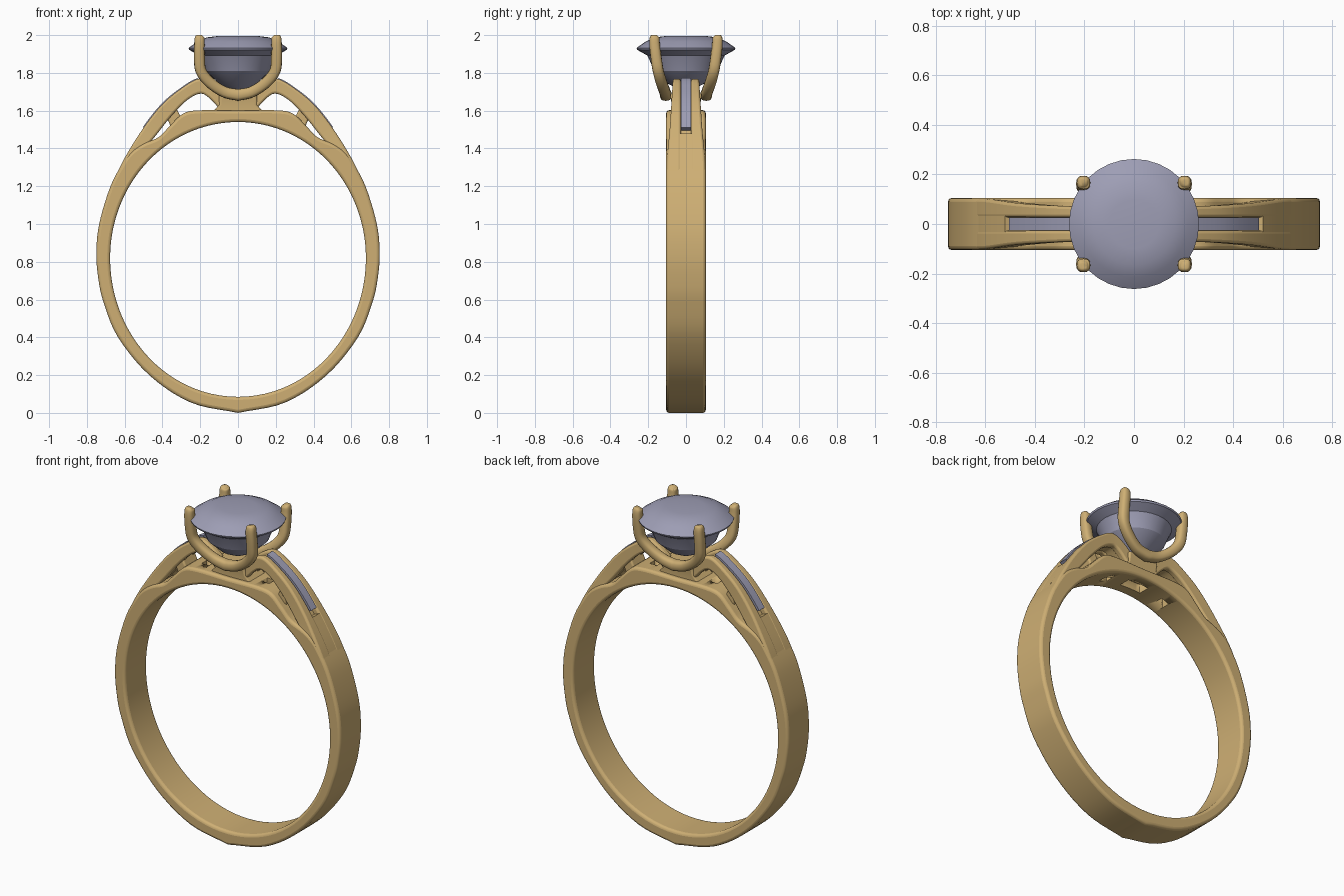
import bpy, bmesh, math
from mathutils import Vector

if "Cube" in bpy.data.objects:
    bpy.data.objects.remove(bpy.data.objects["Cube"])


def material(name, rgb):
    m = bpy.data.materials.new(name)
    m.diffuse_color = (*rgb, 1)
    m.use_nodes = True
    m.node_tree.nodes["Principled BSDF"].inputs["Base Color"].default_value = m.diffuse_color
    return m


GOLD = material("warm gold", (0.62, 0.43, 0.175))
STONE = material("grey blue stone", (0.34, 0.34, 0.46))


def finish(name, bm, mat, bevel=0.0, angle=35):
    bmesh.ops.recalc_face_normals(bm, faces=bm.faces)
    me = bpy.data.meshes.new(name)
    bm.to_mesh(me)
    bm.free()
    ob = bpy.data.objects.new(name, me)
    bpy.context.collection.objects.link(ob)
    me.materials.append(mat)
    if bevel:
        b = ob.modifiers.new("round edges", 'BEVEL')
        b.width, b.segments, b.limit_method = bevel, 3, 'ANGLE'
        b.angle_limit = math.radians(50)
    bpy.ops.object.select_all(action='DESELECT')
    bpy.context.view_layer.objects.active = ob
    ob.select_set(True)
    bpy.ops.object.shade_smooth_by_angle(angle=math.radians(angle))
    return ob


def smooth(pts, n=5):
    """Catmull-Rom spline through tuples of any length."""
    p = [Vector(q) for q in pts]
    p = [2 * p[0] - p[1]] + p + [2 * p[-1] - p[-2]]
    out = []
    for a, b, c, d in zip(p, p[1:], p[2:], p[3:]):
        for i in range(n):
            t = i / n
            out.append(0.5 * (2 * b + (c - a) * t + (2 * a - 5 * b + 4 * c - d) * t * t
                              + (3 * b - a - 3 * c + d) * t ** 3))
    return out + [p[-2]]


def ribbon(name, rows, mat, closed=False, bevel=0.0):
    """Sweep four-sided sections: (outer x, outer z, inner x, inner z, y0, y1)."""
    bm = bmesh.new()
    rings = [[bm.verts.new(v) for v in ((ox, y0, oz), (ox, y1, oz), (ix, y1, iz), (ix, y0, iz))]
             for ox, oz, ix, iz, y0, y1 in rows]
    pairs = list(zip(rings, rings[1:])) + ([(rings[-1], rings[0])] if closed else [])
    for a, b in pairs:
        for k in range(4):
            bm.faces.new((a[k], a[(k + 1) % 4], b[(k + 1) % 4], b[k]))
    if not closed:
        bm.faces.new(rings[0])
        bm.faces.new(rings[-1][::-1])
    return finish(name, bm, mat, bevel)


def box(name, centre, size, mat, bevel=0.0):
    bm = bmesh.new()
    bmesh.ops.create_cube(bm, size=1)
    for v in bm.verts:
        v.co = Vector([c + a * s for c, a, s in zip(centre, v.co, size)])
    return finish(name, bm, mat, bevel)


# Finger band: outer half profile, mirrored; the inside is an oval
half = smooth([(0, 1.6), (.2, 1.602), (.29, 1.585), (.36, 1.52), (.42, 1.46), (.5, 1.425),
               (.56, 1.385), (.605, 1.33), (.675, 1.2), (.735, 1.0), (.75, .84), (.738, .7),
               (.71, .58), (.635, .4), (.47, .2), (.25, .055), (0, 0)])
outline = [tuple(p) for p in half] + [(-p[0], p[1]) for p in half[-2:0:-1]]
rows = []
for x, z in outline:
    a = math.atan2((z - .82) / .84, x / .75)
    top = .72 if z > .82 else .735
    rows.append((x, z, .677 * math.cos(a), .82 + top * math.sin(a), -.105, .105))
band = ribbon("band", rows, GOLD, True, .016)

# Openings through the bridge under the stone
for x, w, d in ((0, .14, .07), (-.2, .05, .05), (.2, .05, .05)):
    c = box("bridge_cutter", (x, 0, 1.56), (w, d, .2), GOLD)
    c.hide_render = True
    m = band.modifiers.new("opening", 'BOOLEAN')
    m.operation, m.object, m.solver = 'DIFFERENCE', c, 'EXACT'
    bpy.context.view_layer.objects.active = band
    bpy.ops.object.select_all(action='DESELECT')
    band.select_set(True)
    for mod in [q.name for q in band.modifiers]:
        bpy.ops.object.modifier_apply(modifier=mod)
    bpy.data.objects.remove(c, do_unlink=True)

# Cathedral shoulders: outer x, z, inner x, z, half width
arch = smooth([(.07, 1.69, .09, 1.60, .07), (.14, 1.745, .15, 1.665, .07), (.21, 1.768, .2, 1.69, .07),
               (.30, 1.718, .27, 1.655, .073), (.40, 1.635, .35, 1.575, .078),
               (.50, 1.51, .43, 1.475, .086), (.60, 1.35, .53, 1.35, .1),
               (.665, 1.215, .61, 1.22, .102)])


def part(rows, side, top, base, y0, y1):
    """Slice of the arch between two depths (0 outside, 1 underside)."""
    out = []
    for ox, oz, ix, iz, w in rows:
        dx, dz = ix - ox, iz - oz
        out.append((side * (ox + dx * top), oz + dz * top, side * (ox + dx * base),
                    oz + dz * base, y0(w), y1(w)))
    return out


for side, tag in ((-1, "left"), (1, "right")):
    for s, face in ((-1, "front"), (1, "back")):
        ribbon(f"{tag}_{face}_shoulder_rail",
               part(arch, side, 0, 1, lambda w: s * .027, lambda w: s * w), GOLD, bevel=.012)
    ribbon(f"{tag}_channel_floor",
           part(arch, side, .45, .9, lambda w: -.035, lambda w: .035), GOLD)
    ribbon(f"{tag}_channel_end", part([r for r in arch if r[0] > .52], side, 0.02, .95,
                                      lambda w: -.04, lambda w: .04), GOLD)
    ribbon(f"{tag}_channel_stone", part([r for r in arch if .2 < r[0] < .51], side, -.06, .6,
                                        lambda w: -.026, lambda w: .026), STONE)
    # Small strut between bridge and shoulder
    ribbon(f"{tag}_strut", [(side * .375, 1.56, side * .33, 1.62, -.06, .06),
                            (side * .35, 1.50, side * .30, 1.56, -.06, .06)], GOLD, bevel=.01)

# Pedestal between bridge and basket
ribbon("pedestal", [(-.14, 1.59, .14, 1.59, -.075, .075), (-.1, 1.63, .1, 1.63, -.075, .075),
                    (-.1, 1.69, .1, 1.69, -.085, .085)], GOLD, bevel=.01)

# Two U-shaped claw pairs: x, y, z, radius
claw = [(.2, .163, 2.0, .012), (.203, .166, 1.988, .025), (.204, .166, 1.95, .028),
        (.204, .158, 1.88, .029), (.196, .147, 1.81, .029), (.15, .13, 1.75, .029),
        (.075, .112, 1.70, .029), (0, .107, 1.683, .031)]
path = smooth(claw, 4)
path = path + [Vector((-p[0], *p[1:])) for p in path[-2::-1]]
for s, face in ((-1, "front"), (1, "back")):
    bm = bmesh.new()
    rings = []
    for i, p in enumerate(path):
        a, b = path[max(i - 1, 0)], path[min(i + 1, len(path) - 1)]
        t = Vector((b[0] - a[0], b[1] - a[1], b[2] - a[2])).normalized()
        v = (Vector((0, 1, 0)) - t * t.y).normalized()
        u = t.cross(v)
        ring = []
        for k in range(16):
            an = math.tau * k / 16
            # slightly squared section
            cu, cv = [math.copysign(abs(q) ** .75, q) for q in (math.cos(an), math.sin(an))]
            q = Vector(p[:3]) + (u * cu + v * cv) * p[3]
            ring.append(bm.verts.new((q.x, s * q.y, min(q.z, 2.0))))
        rings.append(ring)
    for a, b in zip(rings, rings[1:]):
        for k in range(16):
            bm.faces.new((a[k], a[(k + 1) % 16], b[(k + 1) % 16], b[k]))
    bm.faces.new(rings[0])
    bm.faces.new(rings[-1])
    finish(f"{face}_claws", bm, GOLD, angle=60)

# Round main stone: crown, sharp girdle, stepped pavilion
profile = [(.10, 1.996), (.165, 1.988), (.215, 1.965), (.262, 1.932), (.258, 1.922), (.205, 1.892),
           (.185, 1.85), (.17, 1.81), (.10, 1.745), (.03, 1.71)]
N = 32
bm = bmesh.new()
rings = [[bm.verts.new((r * math.cos(math.tau * k / N), r * math.sin(math.tau * k / N), z))
          for k in range(N)] for r, z in profile]
for a, b in zip(rings, rings[1:]):
    for k in range(N):
        bm.faces.new((a[k], a[(k + 1) % N], b[(k + 1) % N], b[k]))
bm.faces.new(rings[0])
bm.faces.new(rings[-1])
finish("main_stone", bm, STONE, angle=25)
